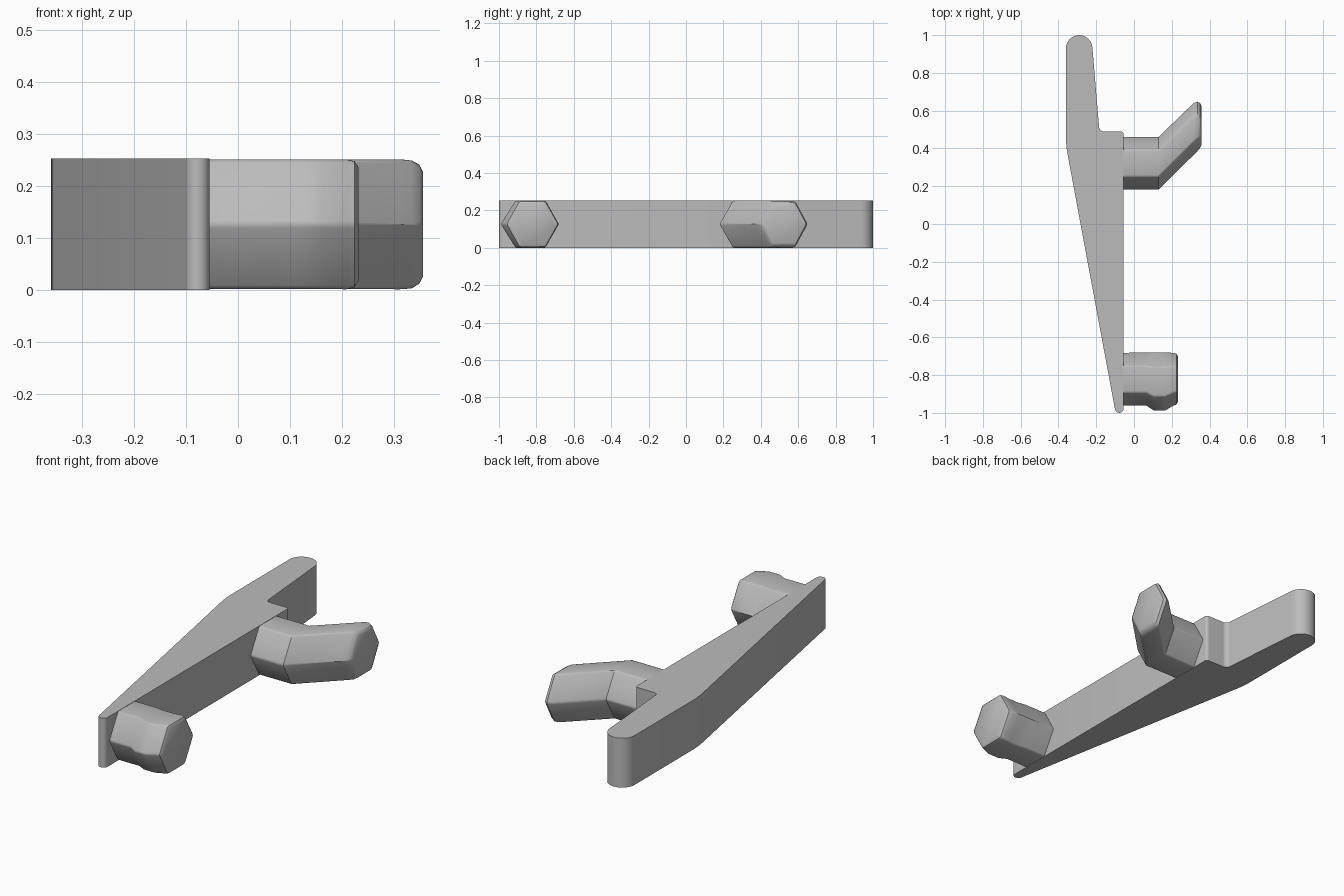
import bpy
import bmesh
from math import cos, sin, radians

cube = bpy.data.objects.get("Cube")
if cube:
    bpy.data.objects.remove(cube, do_unlink=True)

HEIGHT = 0.253
FACE_X = -0.055

grey = bpy.data.materials.new("plain grey")
grey.use_nodes = True
colour = (0.5, 0.5, 0.5, 1)
grey.diffuse_color = colour
grey.node_tree.nodes["Principled BSDF"].inputs["Base Color"].default_value = colour


def finish(bm, name):
    bmesh.ops.recalc_face_normals(bm, faces=bm.faces)
    mesh = bpy.data.meshes.new(name)
    bm.to_mesh(mesh)
    bm.free()
    mesh.materials.append(grey)
    obj = bpy.data.objects.new(name, mesh)
    bpy.context.collection.objects.link(obj)
    bpy.ops.object.select_all(action="DESELECT")
    obj.select_set(True)
    bpy.context.view_layer.objects.active = obj
    bpy.ops.object.shade_smooth_by_angle(angle=radians(32))


def arc(cx, cy, r, start, end, steps=8):
    angles = [radians(start + (end - start) * i / steps) for i in range(steps + 1)]
    return [(cx + r * cos(a), cy + r * sin(a)) for a in angles]


def hex_peg(name, rings):
    """Loft hexagons along x; each ring is x, low y, high y, half height."""
    bm = bmesh.new()
    loops = []
    for x, lo, hi, h in rings:
        q = (hi - lo) / 4
        section = [(lo, 0), (lo + q, h), (hi - q, h), (hi, 0), (hi - q, -h), (lo + q, -h)]
        loops.append([bm.verts.new((x, y, HEIGHT / 2 + z)) for y, z in section])
    ridges = []
    for a, b in zip(loops, loops[1:]):
        for i in range(6):
            j = (i + 1) % 6
            bm.faces.new((a[i], a[j], b[j], b[i]))
        ridges += [bm.edges.get((a[i], b[i])) for i in range(6)]
    bm.faces.new(loops[0])
    bm.faces.new(loops[-1])
    # Soften the long ridges
    bmesh.ops.bevel(bm, geom=ridges, offset=0.008, segments=2, profile=0.5,
                    affect="EDGES", clamp_overlap=True)
    finish(bm, name)


# Tapered backbone plate with rounded ends and a stepped shoulder
outline = (
    arc(-0.29, 0.93, 0.07, 5, 180, 16)
    + arc(0.14, 0.46, 0.5, 180, 191, 5)
    + arc(-0.078, -0.977, 0.023, 191, 360, 10)
    + arc(FACE_X - 0.015, 0.475, 0.015, 0, 90, 5)
    + arc(-0.16, 0.515, 0.025, 270, 186, 6)
)
bm = bmesh.new()
base = bm.faces.new([bm.verts.new((x, y, 0)) for x, y in outline])
result = bmesh.ops.extrude_face_region(bm, geom=[base], use_keep_orig=True)
top = [v for v in result["geom"] if isinstance(v, bmesh.types.BMVert)]
bmesh.ops.translate(bm, verts=top, vec=(0, 0, HEIGHT))
finish(bm, "backbone_plate")

# Upper peg, bent at an angle, with a rounded end
hex_peg("upper_hook", [
    (FACE_X - 0.01, 0.18, 0.463, 0.125),
    (0.13, 0.18, 0.463, 0.125),
    (0.315, 0.365, 0.642, 0.125),
    (0.335, 0.385, 0.65, 0.123),
    (0.35, 0.4, 0.643, 0.114),
    (0.357, 0.415, 0.627, 0.1),
])

# Lower peg, straight, with a bulge on its front side
hex_peg("lower_peg", [
    (FACE_X - 0.01, -0.963, -0.68, 0.125),
    (0.065, -0.963, -0.68, 0.125),
    (0.105, -0.99, -0.68, 0.125),
    (0.165, -0.99, -0.68, 0.125),
    (0.21, -0.963, -0.68, 0.125),
    (0.225, -0.958, -0.685, 0.121),
    (0.232, -0.945, -0.697, 0.11),
])
